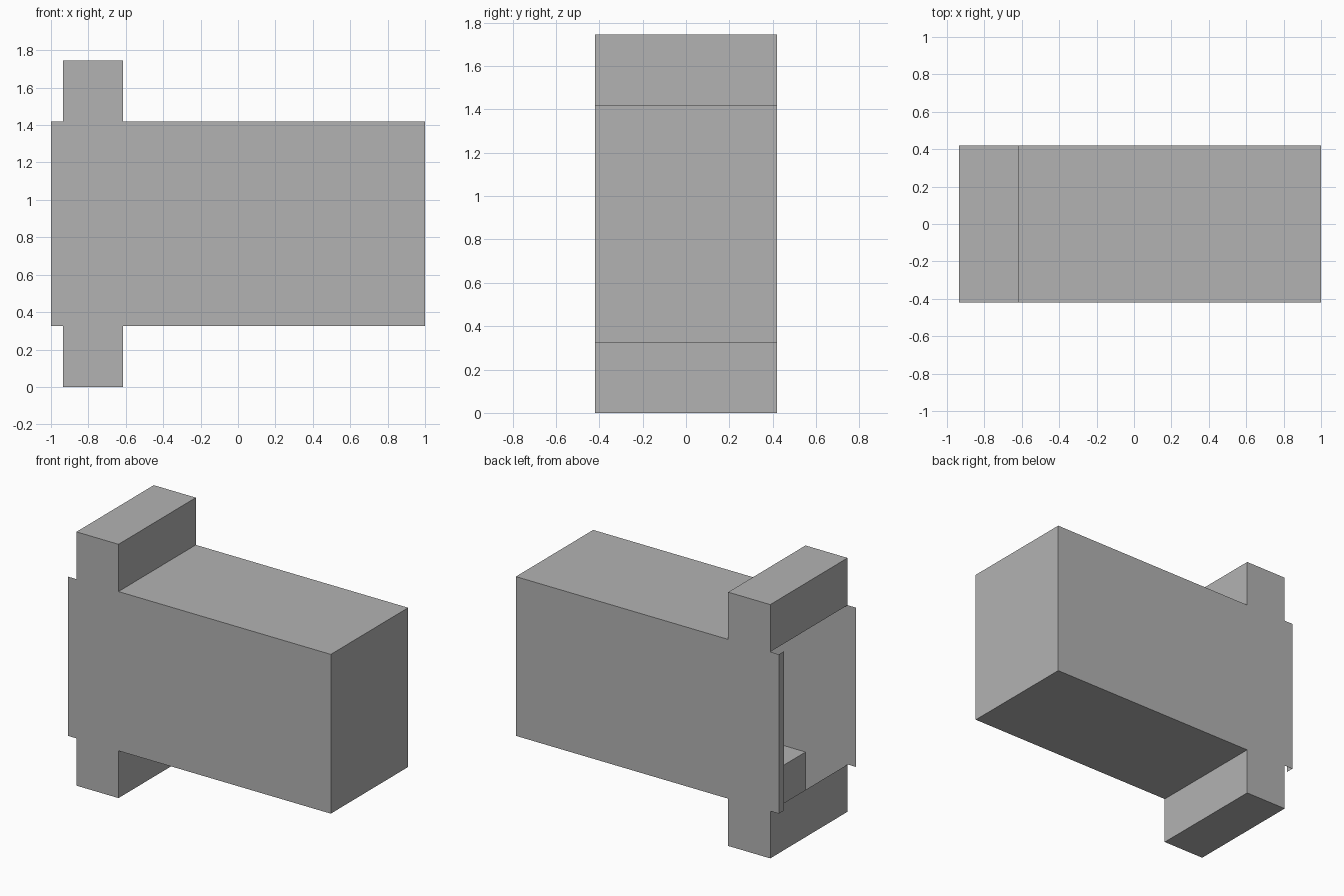
import bpy
import bmesh

if "Cube" in bpy.data.objects:
    bpy.data.objects.remove(bpy.data.objects["Cube"], do_unlink=True)

# Main dimensions
HALF_W = 0.42
TAB_X, FLANGE_BACK, FLANGE_FRONT, END_X = -1.0, -0.935, -0.615, 1.0
LOW, HIGH, TOP = 0.325, 1.42, 1.745
LIP = 0.055

grey = bpy.data.materials.new("plain grey")
grey.use_nodes = True
colour = (0.45, 0.45, 0.45, 1)
grey.diffuse_color = colour
grey.node_tree.nodes["Principled BSDF"].inputs["Base Color"].default_value = colour


def make_object(name, bm):
    mesh = bpy.data.meshes.new(name)
    bm.to_mesh(mesh)
    bm.free()
    mesh.materials.append(grey)
    obj = bpy.data.objects.new(name, mesh)
    bpy.context.collection.objects.link(obj)


def sheet(name, points):
    bm = bmesh.new()
    bm.faces.new([bm.verts.new(p) for p in points])
    make_object(name, bm)


# Hollow outer wall: an open flanged profile swept across the width
profile = [(FLANGE_BACK, LOW), (FLANGE_BACK, 0), (FLANGE_FRONT, 0),
           (FLANGE_FRONT, LOW), (END_X, LOW), (END_X, HIGH),
           (FLANGE_FRONT, HIGH), (FLANGE_FRONT, TOP),
           (FLANGE_BACK, TOP), (FLANGE_BACK, HIGH)]
bm = bmesh.new()
near = [bm.verts.new((x, -HALF_W, z)) for x, z in profile]
far = [bm.verts.new((x, HALF_W, z)) for x, z in profile]
for i in range(len(profile) - 1):
    bm.faces.new((near[i], near[i + 1], far[i + 1], far[i]))
bm.normal_update()
# Turn the wall so that its far end faces outward
if any(f.normal.x < -0.5 and f.calc_center_median().x > 0.9 for f in bm.faces):
    bmesh.ops.reverse_faces(bm, faces=bm.faces[:])
make_object("outer_wall", bm)

# Side panels, with tabs reaching past the open end
outline = profile + [(TAB_X, HIGH), (TAB_X, LOW)]
sheet("front_panel", [(x, -HALF_W, z) for x, z in outline])
sheet("back_panel", [(x, HALF_W, z) for x, z in reversed(outline)])

# Narrow return lip on the back panel's tab
sheet("back_lip", [(TAB_X, HALF_W, LOW), (TAB_X, HALF_W, HIGH),
                   (TAB_X, HALF_W - LIP, HIGH), (TAB_X, HALF_W - LIP, LOW)])
